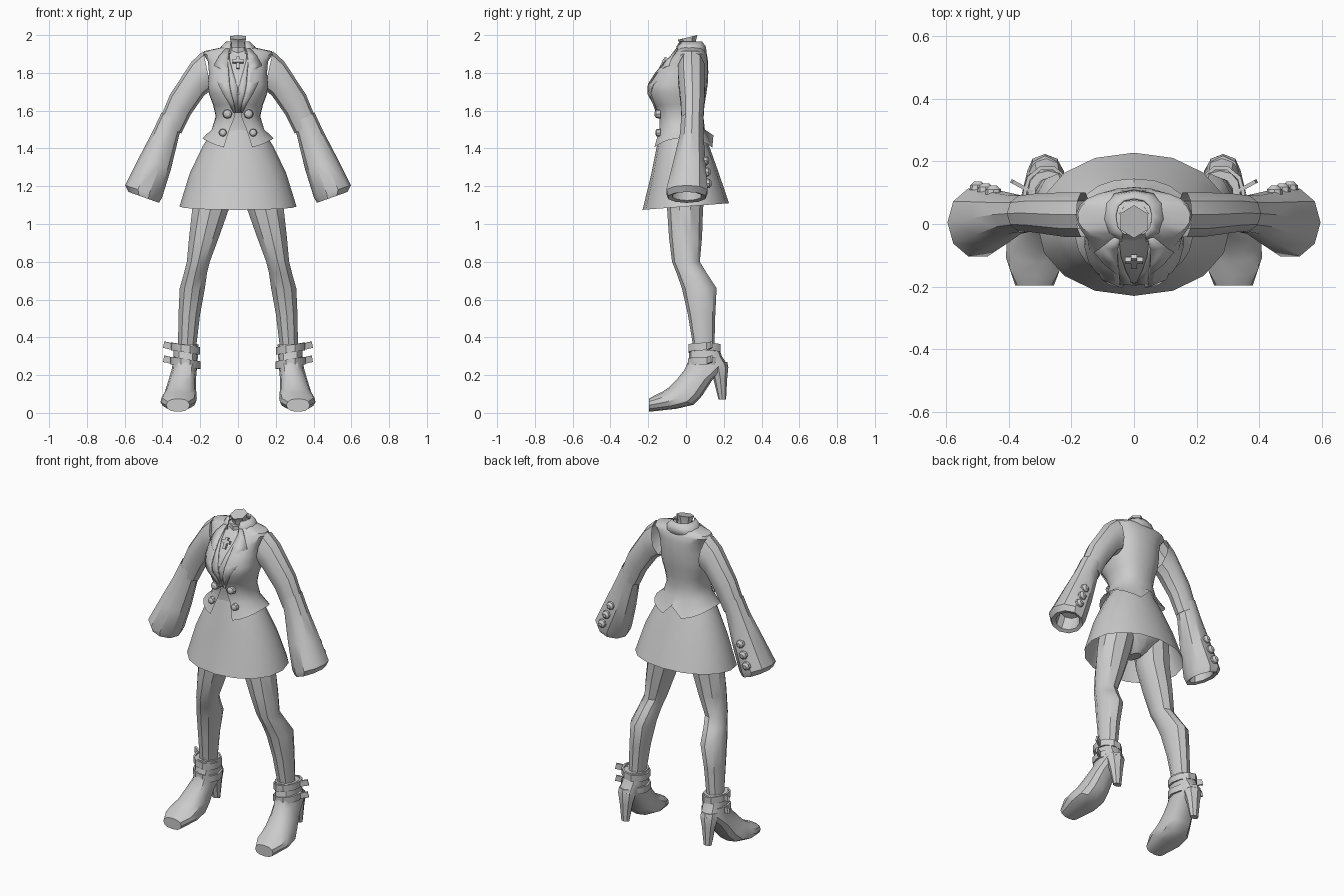
import bpy, bmesh, math
from mathutils import Vector as V
from mathutils.bvhtree import BVHTree

if "Cube" in bpy.data.objects:
    bpy.data.objects.remove(bpy.data.objects["Cube"])


def mesh(name, verts, faces, mirror=False, thick=0):
    me = bpy.data.meshes.new(name)
    me.from_pydata([tuple(v) for v in verts], [], faces)
    bm = bmesh.new()
    bm.from_mesh(me)
    bmesh.ops.recalc_face_normals(bm, faces=bm.faces)
    bm.to_mesh(me)
    bm.free()
    ob = bpy.data.objects.new(name, me)
    bpy.context.collection.objects.link(ob)
    if thick:
        ob.modifiers.new("thickness", 'SOLIDIFY').thickness = thick
    if mirror:
        m = ob.modifiers.new("mirror", 'MIRROR')
        m.use_clip = m.use_mirror_merge = False
    return ob


def spow(t, p):
    return math.copysign(abs(t) ** p, t)


def ring(a, b, side, n=10, p=1.0):
    # closed oval whose axis ends are a and b, with half width vector side
    a, b, side = V(a), V(b), V(side)
    c, u = (a + b) / 2, (a - b) / 2
    angs = [2 * math.pi * i / n for i in range(n)]
    return [c + u * spow(math.cos(t), p) + side * spow(math.sin(t), p) for t in angs]


def loft(name, rings, closed=True, caps=(True, True), **kw):
    n = len(rings[0])
    verts = [v for r in rings for v in r]
    faces = []
    for j in range(len(rings) - 1):
        for i in range(n if closed else n - 1):
            k = (i + 1) % n
            faces.append((j * n + i, j * n + k, (j + 1) * n + k, (j + 1) * n + i))
    if closed and caps[0]:
        faces.append(tuple(range(n)))
    if closed and caps[1]:
        faces.append(tuple(range((len(rings) - 1) * n, len(rings) * n)))
    return mesh(name, verts, faces, **kw)


def box(name, c, s, rot=(0, 0, 0), mirror=False):
    vs = ring((-1, -1, 0), (1, 1, 0), (-1, 1, 0), 4)
    ob = loft(name, [[v + V((0, 0, z)) for v in vs] for z in (-1, 1)], mirror=False)
    from mathutils import Euler
    m = Euler(rot).to_matrix()
    for v in ob.data.vertices:
        v.co = m @ V((v.co.x * s[0], v.co.y * s[1], v.co.z * s[2])) + V(c)
    if mirror:
        ob.modifiers.new("mirror", 'MIRROR')
    return ob


def button(name, c, r):
    prof = ((0.0, 1), (0.7, 0.85), (1.0, 0.2))
    c = V(c)
    loft(name, [ring(c + V((-r * w, y, 0)), c + V((r * w, y, 0)), (0, 0, r * w), 8)
                for w, y in ((1, .01), (.85, -r * .5), (.4, -r * .8))], mirror=True)


# Torso: z, half width, front y, back y, jacket opening half width
rows = [(1.50, .14, -.135, .09, .045), (1.57, .118, -.132, .082, .016),
        (1.63, .132, -.155, .088, .02), (1.69, .155, -.19, .098, .04),
        (1.74, .16, -.188, .105, .05), (1.80, .155, -.15, .108, .052),
        (1.86, .16, -.10, .107, .052), (1.90, .185, -.055, .10, .05),
        (1.915, .18, -.042, .09, .05), (1.935, .085, -.035, .075, .045)]
torso = loft("blouse", [ring((0, f, z), (0, b, z), (w - .012, 0, 0), 18, .85)
                        for z, w, f, b, g in [(1.36, .16, -.13, .11, 0)] + rows])
bvh = BVHTree.FromPolygons([v.co for v in torso.data.vertices],
                           [p.vertices[:] for p in torso.data.polygons])


def front(x, z, off):
    hit = bvh.ray_cast(V((x, -1, z)), V((0, 1, 0)))[0]
    return V((x, (hit.y if hit and hit.y < 0 else -.035) - off, z))


# Jacket: open shell with flared hem and a back vent
def jacket_row(z, w, f, b, g, n=20, hem=False):
    pts, c, r = [], (f + b) / 2, (b - f) / 2 + .01
    g0 = math.asin((g / w) ** (1 / .85))
    for i in range(n + 1):
        t = g0 + (2 * math.pi - 2 * g0) * i / n
        dz = .055 * math.sin(t) ** 2 if hem else 0
        if hem and i == n // 2:
            dz = .07
        pts.append(V((w * spow(math.sin(t), .85), c - r * spow(math.cos(t), .85), z + dz)))
    return pts


loft("jacket", [jacket_row(1.40, .19, -.165, .135, .075, hem=True)]
     + [jacket_row(*r) for r in rows], closed=False)


def front_strip(name, data, off, thick):
    loft(name, [[front(a, z, off), front(b, z, off + .003)] for z, a, b in data],
         closed=False, mirror=True, thick=thick)


front_strip("lapel", [(1.59, .012, .025), (1.64, .022, .05), (1.69, .037, .08),
                      (1.74, .047, .105), (1.80, .052, .138), (1.825, .053, .095),
                      (1.84, .054, .128), (1.89, .052, .10), (1.93, .045, .065)], .02, .008)
front_strip("shirt_front", [(1.59, 0, .02), (1.66, 0, .035), (1.72, .002, .05),
                            (1.80, .025, .056), (1.86, .042, .06), (1.92, .048, .062)], .008, .004)

# Neck and standing collar
loft("neck", [ring((0, y0, z0), (0, y1, z1), (w, 0, 0), 6) for y0, z0, y1, z1, w in
              ((-.03, 1.88, .06, 1.9, .042), (-.025, 1.95, .05, 1.96, .04), (-.045, 1.975, .06, 2.0, .05))])
loft("neckband", [ring((0, -.05, z), (0, .065, z + .02), (r, 0, 0), 10)
                  for z, r in ((1.905, .056), (1.935, .055))], caps=(False, False))
loft("collar", [jacket_row(z, w, f, b, .04, 10) for z, w, f, b in
                ((1.905, .115, -.05, .10), (1.94, .09, -.045, .095), (1.967, .062, -.035, .075))],
     closed=False, thick=.008)

# Cross pendant
py = front(0, 1.85, .012).y
box("pendant_upright", (0, py, 1.852), (.009, .008, .034), (-.5, 0, 0))
box("pendant_bar", (0, py + .003, 1.861), (.028, .008, .009), (-.5, 0, 0))

# Jacket buttons
for x, z, r in ((.056, 1.583, .026), (.08, 1.483, .022)):
    button("jacket_button", (x, -.145, z), r)


# Sleeves: outer x z, inner x z, front y, back y
def sleeve(name, data):
    loft(name, [ring((a, (f + b) / 2, c), (d, (f + b) / 2, e), (0, (b - f) / 2, 0), 10)
                for a, c, d, e, f, b in data], mirror=True, caps=(False, True))


sleeve("upper_sleeve", [(.185, 1.915, .14, 1.71, -.045, .105), (.245, 1.86, .18, 1.68, -.045, .105),
                        (.36, 1.685, .25, 1.58, -.03, .10), (.42, 1.54, .30, 1.48, -.025, .092)])
sleeve("flared_sleeve", [(.405, 1.59, .295, 1.53, -.028, .095), (.452, 1.49, .315, 1.455, -.035, .095),
                         (.525, 1.35, .355, 1.29, -.072, .108), (.597, 1.205, .402, 1.14, -.11, .12),
                         (.58, 1.17, .418, 1.112, -.10, .108), (.555, 1.17, .435, 1.125, -.075, .085),
                         (.535, 1.24, .425, 1.20, -.06, .07)])

# Sleeve buttons along the back of each cuff
for x, z, y in ((.45, 1.335, .105), (.475, 1.275, .112), (.50, 1.215, .118)):
    c = V((x, y, z))
    loft("cuff_button", [ring(c + V((-w, d, 0)), c + V((w, d, 0)), (0, 0, w), 8)
                         for w, d in ((.026, -.01), (.024, .006), (.011, .018))], mirror=True)

# Skirt
loft("skirt", [ring((0, f, zf), (0, b, zb), (w, 0, 0), 16, .95) for f, zf, b, zb, w in
               ((-.135, 1.5, .09, 1.5, .13), (-.155, 1.41, .12, 1.42, .185),
                (-.185, 1.26, .17, 1.28, .255), (-.23, 1.075, .228, 1.11, .31))],
     caps=(False, False))
# Hips under the skirt
loft("hips", [ring((0, -f, z), (0, f, z), (w, 0, 0), 12) for z, w, f in
              ((1.42, .15, .11), (1.28, .205, .125), (1.2, .19, .12), (1.13, .07, .08), (1.10, .03, .05))])

# Legs: z, centre x, half width, front y, back y
loft("leg", [ring((x, f, z), (x, b, z), (w, 0, 0), 10) for z, x, w, f, b in
             ((1.26, .115, .105, -.11, .115), (1.08, .145, .102, -.10, .09),
              (.93, .18, .083, -.09, .085), (.80, .21, .064, -.074, .073),
              (.74, .225, .064, -.05, .11), (.66, .242, .07, -.022, .162),
              (.52, .258, .06, .01, .155), (.34, .27, .05, .04, .15))], mirror=True)

# Shoes: top y z, bottom y z, centre x, half width
loft("shoe", [ring((x, a, b), (x, c, d), (w, 0, 0), 12, .85) for a, b, c, d, x, w in
              ((.02, .365, .17, .36, .275, .065), (.015, .28, .19, .30, .278, .065),
               (-.01, .225, .222, .25, .283, .066), (-.05, .175, .14, .175, .295, .072),
               (-.09, .135, .085, .09, .304, .083), (-.125, .112, .04, .043, .312, .094),
               (-.165, .093, -.05, .022, .316, .094), (-.197, .075, -.195, .006, .318, .062))],
     mirror=True, caps=(True, True))
loft("heel", [ring((.285, f, z), (.285, b, z), (w, 0, 0), 8) for f, b, w, z in
              ((.09, .218, .055, .27), (.12, .224, .056, .24), (.145, .218, .042, .18),
               (.172, .212, .026, .07))], mirror=True)

# Ankle straps with loose ends
for z, r in ((.34, .078), (.265, .08)):
    loft("ankle_strap", [ring((.278 - q, .098, z + dz - .012), (.278 + q, .098, z + dz + .012), (0, q + .012, 0), 10)
                         for q, dz in ((r - .012, -.02), (r, -.02), (r, .02), (r - .012, .02), (r - .012, -.02))],
         mirror=True, caps=(False, False))
    box("strap_end", (.36, .12, z + .014), (.036, .006, .017), (0, -.2, .5), True)

# Smooth shading with crisp edges
for ob in bpy.context.collection.objects:
    ob.select_set(True)
bpy.context.view_layer.objects.active = torso
bpy.ops.object.shade_smooth_by_angle(angle=math.radians(35))
